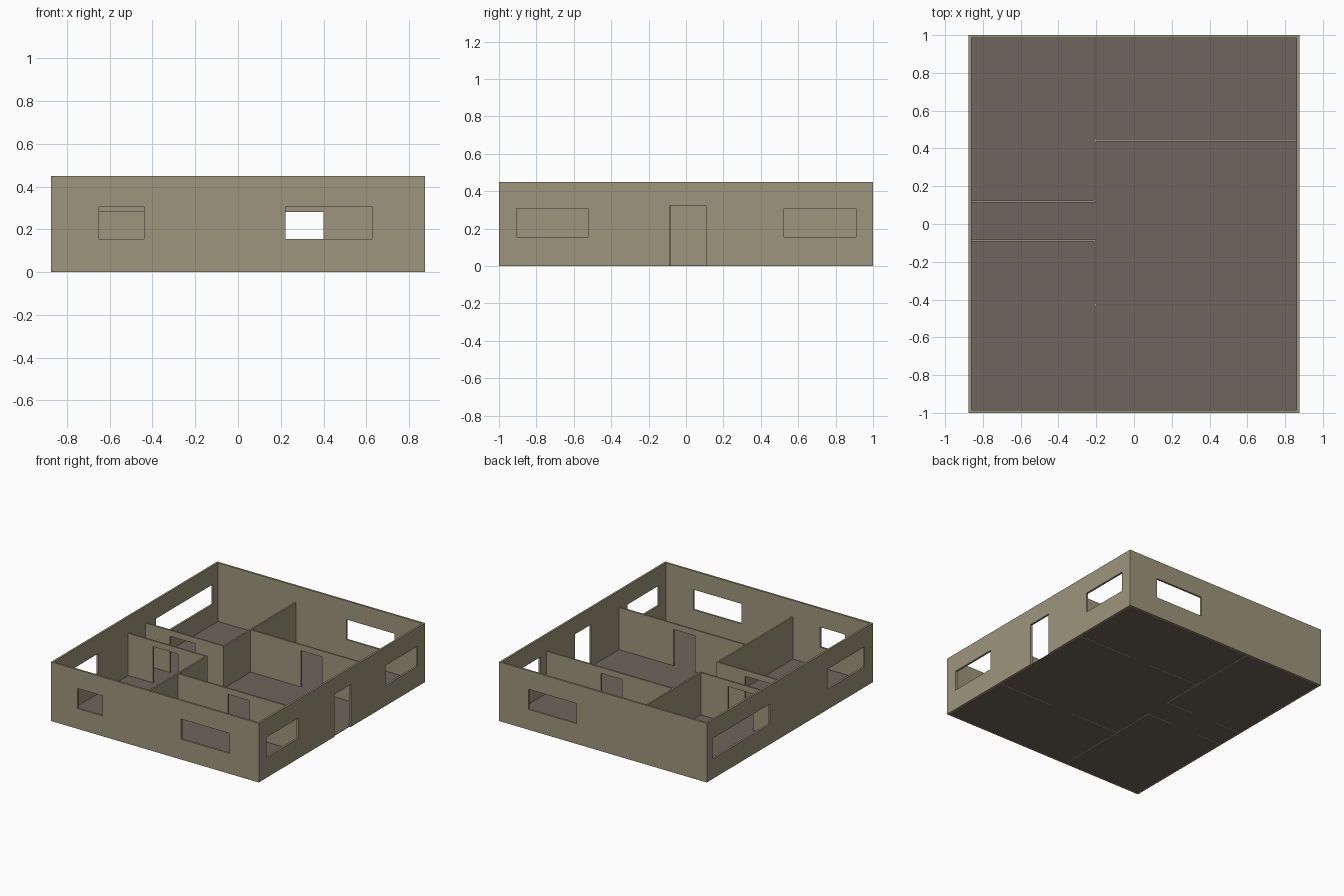
import bpy

if "Cube" in bpy.data.objects:
    bpy.data.objects.remove(bpy.data.objects["Cube"])

W, D, H = 0.875, 1.0, 0.45      # half width, half depth, outer wall height
T = 0.015                       # outer wall thickness
P, PH = 0.006, 0.325            # half thickness and height of partitions
SILL, HEAD, DOOR = 0.155, 0.308, 0.28


def material(name, rgb):
    m = bpy.data.materials.new(name)
    m.diffuse_color = (*rgb, 1)
    m.use_nodes = True
    m.node_tree.nodes["Principled BSDF"].inputs["Base Color"].default_value = m.diffuse_color
    return m


WALL = material("wall_paint", (0.34, 0.30, 0.20))
FLOOR = material("floor_brown", (0.155, 0.133, 0.107))


def box(name, x, y, z, mat=None):
    """Box from (min, max) pairs."""
    verts = [(a, b, c) for a in x for b in y for c in z]
    faces = [(0, 1, 3, 2), (4, 6, 7, 5), (0, 4, 5, 1),
             (2, 3, 7, 6), (0, 2, 6, 4), (1, 5, 7, 3)]
    me = bpy.data.meshes.new(name)
    me.from_pydata(verts, [], faces)
    ob = bpy.data.objects.new(name, me)
    bpy.context.collection.objects.link(ob)
    if mat:
        me.materials.append(mat)
    return ob


def cut(ob, x, y, z):
    """Cut a box-shaped opening and remove the cutter."""
    cutter = box("cutter", x, y, z)
    cutter.hide_render = True
    mod = ob.modifiers.new("opening", 'BOOLEAN')
    mod.operation, mod.solver, mod.object = 'DIFFERENCE', 'EXACT', cutter
    bpy.context.view_layer.objects.active = ob
    bpy.ops.object.modifier_apply(modifier=mod.name)
    bpy.data.objects.remove(cutter)


# Outer wall shell, open at top and bottom
shell = box("outer_walls", (-W, W), (-D, D), (0, H), WALL)
cut(shell, (-W + T, W - T), (-D + T, D - T), (-0.1, H + 0.1))

# Windows in the front and back walls
for side, x in ((-1, (-0.65, -0.44)), (-1, (0.222, 0.628)), (1, (0.222, 0.628))):
    cut(shell, x, (side * D - 0.05, side * D + 0.05), (SILL, HEAD))

# Windows in the right and left walls
for side, y in ((1, (-0.905, -0.523)), (1, (0.523, 0.91)),
                (-1, (0.24, 0.93)), (-1, (-0.90, -0.45))):
    cut(shell, (side * W - 0.05, side * W + 0.05), y, (SILL, HEAD))

# Entrance door in the right wall
cut(shell, (W - 0.05, W + 0.05), (-0.086, 0.107), (-0.1, 0.323))

# Long partitions either side of the hallway
XP = -0.206
HALL_BACK, HALL_FRONT = 0.119, -0.087
box("partition_back", (XP - P, XP + P), (HALL_BACK - P, D - T), (0, PH), WALL)
box("partition_front", (XP - P, XP + P), (-D + T, HALL_FRONT + P), (0, PH), WALL)

# Cross partitions, each with a doorway
for name, y, x, door in (
        ("hall_wall_back", HALL_BACK, (-W + T, XP - P), (-0.65, -0.44)),
        ("hall_wall_front", HALL_FRONT, (-W + T, XP - P), (-0.65, -0.44)),
        ("room_wall_back", 0.444, (XP + P, W - T), (0.222, 0.40)),
        ("room_wall_front", -0.429, (XP + P, W - T), (0.222, 0.40))):
    wall = box(name, x, (y - P, y + P), (0, PH), WALL)
    cut(wall, door, (y - 0.05, y + 0.05), (-0.1, DOOR))

# Thin floor slab, just above the wall feet
box("floor", (-W + T / 2, W - T / 2), (-D + T / 2, D - T / 2), (0.001, 0.004), FLOOR)
